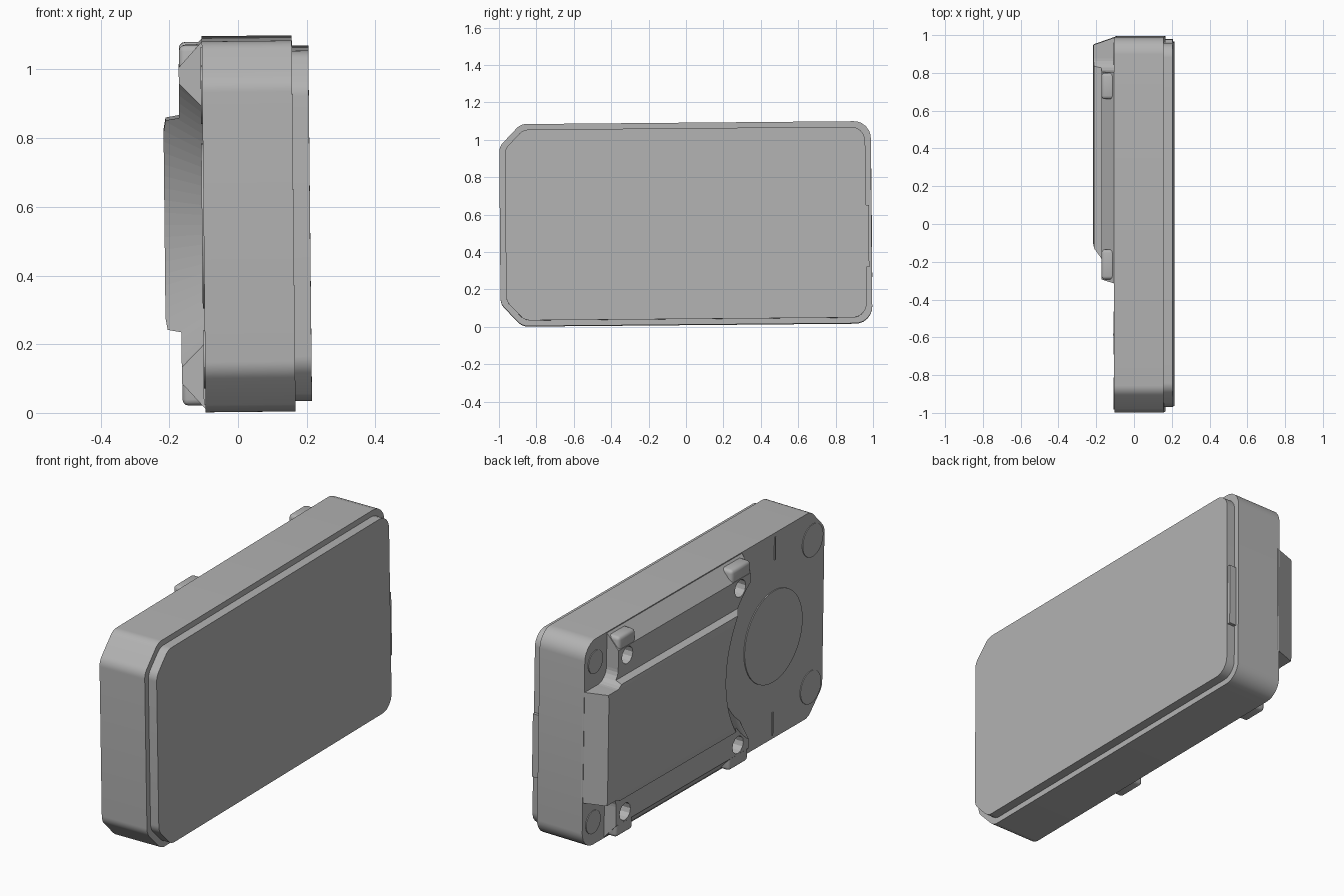
import bpy, bmesh, math
from mathutils import Matrix, Vector

if "Cube" in bpy.data.objects:
    bpy.data.objects.remove(bpy.data.objects["Cube"])

# Slight lean of the whole device
C = Vector((0, 0, 0.55))
LEAN = (Matrix.Translation(C) @ Matrix.Rotation(math.radians(0.5), 4, 'X')
        @ Matrix.Rotation(math.radians(-0.6), 4, 'Y') @ Matrix.Translation(-C))

grey = bpy.data.materials.new("light_grey")
grey.diffuse_color = (0.45, 0.45, 0.45, 1)
grey.use_nodes = True
grey.node_tree.nodes["Principled BSDF"].inputs["Base Color"].default_value = grey.diffuse_color


def finish(name, bm, smooth=True, cutter=False):
    bmesh.ops.recalc_face_normals(bm, faces=bm.faces)
    me = bpy.data.meshes.new(name)
    bm.to_mesh(me)
    bm.free()
    me.transform(LEAN)
    me.materials.append(grey)
    ob = bpy.data.objects.new(name, me)
    bpy.context.collection.objects.link(ob)
    if cutter:
        ob.hide_render = True
        ob.hide_set(True)
    elif smooth:
        bpy.ops.object.select_all(action='DESELECT')
        ob.select_set(True)
        bpy.context.view_layer.objects.active = ob
        bpy.ops.object.shade_smooth_by_angle(angle=math.radians(30))
    return ob


def prism(loop_a, loop_b):
    """Solid between two matching loops of points."""
    bm = bmesh.new()
    a = [bm.verts.new(p) for p in loop_a]
    b = [bm.verts.new(p) for p in loop_b]
    n = len(a)
    bm.faces.new(a)
    bm.faces.new(b[::-1])
    for i in range(n):
        bm.faces.new((a[i], a[(i + 1) % n], b[(i + 1) % n], b[i]))
    return bm


def rounded(points, steps=6):
    """Round each (y, z, radius) corner of a convex outline."""
    out, n = [], len(points)
    for i, (y, z, r) in enumerate(points):
        p = Vector((y, z))
        u = (Vector(points[i - 1][:2]) - p).normalized()
        v = (Vector(points[(i + 1) % n][:2]) - p).normalized()
        half = u.angle(v) / 2
        d = r / math.tan(half)
        a, b, c = p + u * d, p + v * d, p + (u + v).normalized() * (r / math.sin(half))
        for k in range(steps + 1):
            w = a.lerp(b, k / steps) - c
            out.append(c + w.normalized() * r)
    return out


def slab(name, inset, x0, x1):
    i, k = inset, inset * 0.45
    lo, hi, f, b = 0.01 + i, 1.09 - i, -0.995 + i, 0.992 - i
    pts = [(f, 0.13 + k, .07), (-0.88 + k, lo, .07), (b, lo, .09 - k),
           (b, hi, .09 - k), (-0.88 + k, hi, .07), (f, 0.97 - k, .07)]
    o = rounded(pts)
    return finish(name, prism([(x0, *p) for p in o], [(x1, *p) for p in o]))


def disc(name, y, z, r, x0, x1, r2=None, cutter=False, seg=48):
    ang = [2 * math.pi * i / seg for i in range(seg)]
    ring = lambda x, q: [(x, y + q * math.cos(t), z + q * math.sin(t)) for t in ang]
    return finish(name, prism(ring(x0, r), ring(x1, r2 or r)), cutter=cutter)


def box(name, x, y, z, bevel=0, cutter=False):
    ring = lambda xx: [(xx, y[0], z[0]), (xx, y[1], z[0]), (xx, y[1], z[1]), (xx, y[0], z[1])]
    bm = prism(ring(x[0]), ring(x[1]))
    if bevel:
        bmesh.ops.bevel(bm, geom=list(bm.edges), offset=bevel, segments=3,
                        profile=0.5, affect='EDGES')
    return finish(name, bm, cutter=cutter)


def cut(ob, cutters):
    for c in cutters:
        m = ob.modifiers.new("cut", 'BOOLEAN')
        m.operation, m.solver, m.object = 'DIFFERENCE', 'EXACT', c


# Main case and front cover
slab("case", 0, -0.10, 0.162)
slab("front_cover", 0.03, 0.15, 0.21)
box("cover_latch", (0.165, 0.205), (0.95, 0.978), (0.31, 0.64))

# Raised rear housing: stepped cross-section with slanted ends
half = [(-0.09, 0.538), (-0.10, 0.535), (-0.168, 0.46), (-0.168, 0.312),
        (-0.208, 0.305), (-0.214, 0.27)]
section = [(x, 0.55 + d) for x, d in half] + [(x, 0.55 - d) for x, d in half[::-1]]
out = lambda x: -0.10 - x
housing = finish("rear_housing", prism(
    [(x, -0.31 + 0.3 * out(x), z) for x, z in section],
    [(x, 0.99 - 0.35 * out(x), z) for x, z in section]))

# Helpers that hollow the housing: fan bowl, corner pockets, screw holes
FAN_Y, FAN_Z = -0.576, 0.55
cuts = [disc("fan_bowl_cutter", FAN_Y, FAN_Z, 0.42, -0.085, -0.23, 0.565, True, 96)]
for s in (-1, 1):
    side = "upper" if s > 0 else "lower"
    zs = sorted((0.55 + s * 0.29, 0.55 + s * 0.7))
    o = rounded([(0.81, zs[0], .07), (1.2, zs[0], .07), (1.2, zs[1], .07), (0.81, zs[1], .07)])
    cuts.append(finish(side + "_pocket_cutter", prism(
        [(-0.05, *p) for p in o], [(-0.3, *p) for p in o]), cutter=True))
    for y in (-0.2, 0.735):
        cuts.append(disc(side + "_screw_cutter", y, 0.55 + s * 0.41, 0.045,
                         -0.105, -0.3, cutter=True, seg=12))
cut(housing, cuts)

# Screw bosses, feet and tick marks, mirrored top to bottom
for s in (-1, 1):
    side = "upper" if s > 0 else "lower"
    zs = sorted((0.55 + s * 0.34, 0.55 + s * 0.525))
    for y0, y1, end in ((-0.29, -0.13, "front"), (0.665, 0.805, "back")):
        boss = box(f"{side}_{end}_screw_boss", (-0.167, -0.08), (y0, y1), zs, 0.018)
        cut(boss, cuts)
    for y, d, r, end in ((-0.895, 0.385, 0.085, "front"), (0.905, 0.42, 0.06, "back")):
        disc(f"{side}_{end}_foot", y, 0.55 + s * d, r, -0.09, -0.104)
    zs = sorted((0.55 + s * 0.40, 0.55 + s * 0.52))
    box(side + "_tick_mark", (-0.105, -0.095), (-0.585, -0.577), zs)

# Round fan cover
disc("fan_cover", FAN_Y, FAN_Z, 0.24, -0.09, -0.105, seg=64)
